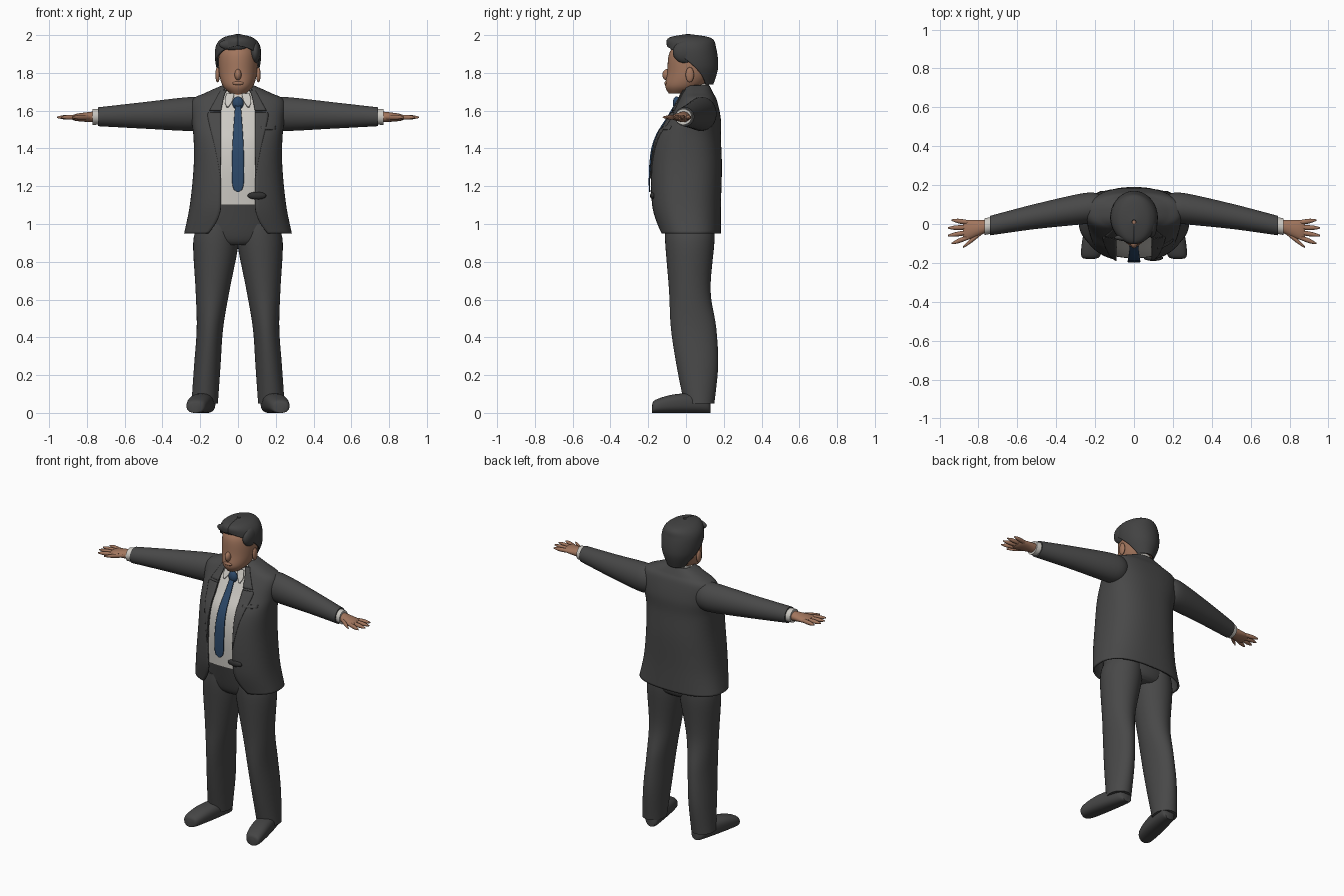
import bpy, bmesh
from math import sin, cos, asin, sqrt, pi, radians

cube = bpy.data.objects.get("Cube")
if cube:
    bpy.data.objects.remove(cube, do_unlink=True)


def material(name, *colour):
    mat = bpy.data.materials.new(name)
    mat.use_nodes = True
    mat.diffuse_color = (*colour, 1)
    mat.node_tree.nodes["Principled BSDF"].inputs["Base Color"].default_value = (*colour, 1)
    return mat


SUIT = material("charcoal_suit", .065, .065, .065)
HAIR = material("dark_hair", .055, .055, .055)
SHIRT = material("off_white_shirt", .6, .58, .54)
TIE = material("navy_tie", .025, .065, .14)
SKIN = material("skin", .36, .18, .11)
SHOE = material("shoe_leather", .06, .06, .06)
BELT = material("belt_leather", .03, .03, .03)
BOXY = .8


def spline(rows, steps):
    """Smoothly resample rows of numbers."""
    result = []
    last = len(rows) - 1
    for i in range(last):
        before, start, end, after = (rows[max(0, min(last, i + k))] for k in (-1, 0, 1, 2))
        for step in range(steps):
            t = step / steps
            row = []
            for p, q, r, s in zip(before, start, end, after):
                tangent_in, tangent_out = (r - p) / 2, (s - q) / 2
                bend = 3 * (r - q) - 2 * tangent_in - tangent_out
                twist = 2 * (q - r) + tangent_in + tangent_out
                row.append(q + t * (tangent_in + t * (bend + t * twist)))
            result.append(row)
    return result + [list(rows[last])]


def power(value, exponent):
    return abs(value) ** exponent * (1 if value >= 0 else -1)


def finish(name, bm, mat, thickness=0):
    bmesh.ops.recalc_face_normals(bm, faces=bm.faces)
    mesh = bpy.data.meshes.new(name)
    bm.to_mesh(mesh)
    bm.free()
    mesh.materials.append(mat)
    part = bpy.data.objects.new(name, mesh)
    bpy.context.collection.objects.link(part)
    if thickness:
        solid = part.modifiers.new("thickness", "SOLIDIFY")
        solid.thickness, solid.offset = thickness, 0
    bpy.ops.object.select_all(action="DESELECT")
    part.select_set(True)
    bpy.context.view_layer.objects.active = part
    bpy.ops.object.shade_smooth_by_angle(angle=radians(50))


def skin_rings(bm, rings, closed):
    for low, high in zip(rings, rings[1:]):
        for k in range(len(low) if closed else len(low) - 1):
            j = (k + 1) % len(low)
            bm.faces.new((low[k], low[j], high[j], high[k]))


def loft(name, rows, mat, axis="z", count=40, shape=1, side=1, steps=6, gap=None, tilt=0):
    """Rows: place on axis, centre u, centre v, radius u, radius v. Gap leaves the front open."""
    bm = bmesh.new()
    rings = []
    for t, cu, cv, ru, rv in spline(rows, steps):
        opening = gap(t, ru) if gap else 0
        ring = []
        for k in range(count + bool(gap)):
            angle = opening + 2 * (pi - opening) * k / count
            u = cu + ru * power(sin(angle), shape)
            v = cv - rv * power(cos(angle), shape)
            x, y, z = {"z": (u, v, t + tilt * v), "x": (t, u, v), "y": (u, t, v)}[axis]
            ring.append(bm.verts.new((x * side, y, z)))
        rings.append(ring)
    skin_rings(bm, rings, closed=not gap)
    if not gap:
        bm.faces.new(rings[0])
        bm.faces.new(rings[-1])
    finish(name, bm, mat, thickness=.01 if gap else 0)


def upright(name, rows, mat, **options):
    """Loft on the middle plane; rows: height, depth, half width, half depth."""
    loft(name, [(z, 0, y, rx, ry) for z, y, rx, ry in rows], mat, **options)


def blob(name, centre, radii, mat):
    bm = bmesh.new()
    bmesh.ops.create_uvsphere(bm, u_segments=24, v_segments=16, radius=1)
    for vert in bm.verts:
        vert.co = [c + r * p for c, r, p in zip(centre, radii, vert.co)]
    finish(name, bm, mat)


# Jacket shell, open at the front and curving away at the hem
def jacket_gap(z, half_width):
    edge = min(.09 + 3 * max(0, 1.1 - z) ** 2, half_width * .6)
    return asin((edge / half_width) ** (1 / BOXY))


jacket = [(.95, .02, .28, .16), (1.1, 0, .25, .18), (1.3, 0, .23, .185), (1.45, .01, .23, .17),
          (1.55, .04, .24, .14), (1.65, .06, .24, .1), (1.69, .06, .17, .08), (1.73, .06, .08, .06)]
upright("jacket", jacket, SUIT, count=72, shape=BOXY, steps=8, gap=jacket_gap)
dense = spline(jacket, 16)


def front_y(x, z):
    """Depth of the jacket front."""
    height, middle, half_width, half_depth = min(dense, key=lambda row: abs(row[0] - z))
    angle = asin(min(1, (abs(x) / half_width) ** (1 / BOXY)))
    return middle - half_depth * cos(angle) ** BOXY


def plate(name, rows, mat, side=1):
    """Thin piece lying on the chest; rows: height, inner x, outer x."""
    bm = bmesh.new()
    columns = 6
    grid = []
    for z, inner, outer in spline(rows, 6):
        across = [inner + (outer - inner) * k / columns for k in range(columns + 1)]
        grid.append([bm.verts.new((side * x, front_y(x, z) - .007, z)) for x in across])
    skin_rings(bm, grid, closed=False)
    finish(name, bm, mat, thickness=.007)


# Shirt, collar and tie
upright("shirt", [(z, y, rx * .93, ry - .01) for z, y, rx, ry in jacket[1:]], SHIRT, shape=BOXY)
upright("shirt_collar", [(1.66, .05, .08, .07), (1.71, .05, .07, .065)], SHIRT,
        gap=lambda z, half_width: .3, tilt=.35)
plate("tie", [(z, -w, w) for z, w in ((1.17, .005), (1.21, .03), (1.4, .03), (1.63, .015))], TIE)
blob("tie_knot", (0, -.05, 1.64), (.03, .02, .035), TIE)
plate("breast_pocket", [(1.5, .12, .2), (1.52, .12, .2)], SUIT)

# Trouser top and belt
upright("trouser_seat", [(.89, .02, .16, .1), (.94, .02, .22, .13), (1.15, 0, .2, .16)], SUIT)
upright("belt", [(z, 0, .21, .17) for z in (1.13, 1.17)], BELT)
blob("belt_buckle", (.1, -.175, 1.15), (.05, .015, .02), BELT)


# Arms sweep back at the shoulder and forward to the hand
def arm_part(name, rows, mat, side):
    loft(name, [(x, arm_y(x), 1.59 - .03 * x, ry, rz) for x, ry, rz in rows], mat, axis="x", side=side)


def arm_y(x):
    return .08 - .2 * max(0, x - .3)


def finger(name, base, tip, side):
    rows = []
    for t, radius in ((0, .012), (.6, .012), (1, .004)):
        x, y = (a + (b - a) * t for a, b in zip(base, tip))
        rows.append((x, y, 1.565, radius, radius))
    loft(name, rows, SKIN, axis="x", count=12, side=side)


sleeve = [(.17, .07, .08), (.25, .08, .09), (.5, .065, .07), (.74, .05, .05)]
palm = [(.75, .03, .03), (.85, .05, .02), (.88, .04, .01)]
leg = [(.05, .07, .07, .08), (.25, .06, .07, .11), (.45, .04, .07, .12), (.65, .02, .09, .11),
       (.9, .02, .12, .13), (1, .02, .1, .13)]
shoe = [(-.18, .02, .02), (-.16, .05, .035), (-.05, .06, .05), (.1, .05, .05), (.13, .03, .03)]

# Paired parts
for word, side in (("left", 1), ("right", -1)):
    loft(word + "_trouser_leg", [(z, .18 - .07 * z, y, rx, ry) for z, y, rx, ry in leg], SUIT, side=side)
    loft(word + "_shoe", [(y, .19 - .2 * y, rz, rx, rz) for y, rx, rz in shoe], SHOE,
         axis="y", shape=BOXY, side=side)
    arm_part(word + "_sleeve", sleeve, SUIT, side)
    arm_part(word + "_cuff", [(x, .043, .042) for x in (.73, .77)], SHIRT, side)
    arm_part(word + "_palm", palm, SKIN, side)
    for k, label in enumerate(("little", "ring", "middle", "index")):
        spread = 1.5 - k
        finger(f"{word}_{label}_finger", (.85, arm_y(.85) + spread * .025),
               (.96 - .01 * spread ** 2, arm_y(.9) + spread * .04), side)
    finger(word + "_thumb", (.78, -.04), (.88, -.12), side)
    plate(word + "_lapel", [(1.24, .09, .09), (1.4, .09, .12), (1.57, .09, .16), (1.59, .09, .14)], SUIT, side)
    plate(word + "_jacket_collar", [(1.6, .09, .15), (1.69, .07, .1), (1.71, .05, .09)], SUIT, side)
    plate(word + "_collar_point", [(1.62, .05, .06), (1.65, .03, .07), (1.69, .02, .06)], SHIRT, side)
    blob(word + "_ear", (side * .108, .02, 1.79), (.012, .022, .04), SKIN)

# Neck, head and face
upright("neck", [(1.64, .05, .06, .06), (1.78, .04, .06, .06)], SKIN)
upright("head", [(1.69, -.04, .04, .05), (1.73, -.01, .08, .1), (1.8, .02, .1, .12),
                 (1.9, .03, .1, .12), (1.96, .03, .07, .08)], SKIN)
blob("nose", (0, -.1, 1.79), (.018, .025, .03), SKIN)
blob("lips", (0, -.105, 1.745), (.03, .01, .01), SKIN)


# Hair cap with a hairline that rises towards the forehead
def hairline(z, half_width):
    return pi * .7 * sqrt(max(0, 1.94 - z) / .2)


upright("hair", [(1.74, .05, .07, .09), (1.83, .04, .11, .125), (1.93, .03, .115, .125),
                 (1.98, .02, .08, .11), (2, .01, .01, .01)], HAIR, count=48, steps=10, gap=hairline)
blob("hair_side_sweep", (.09, 0, 1.91), (.03, .07, .06), HAIR)
blob("hair_fringe", (-.02, -.07, 1.95), (.08, .02, .03), HAIR)
